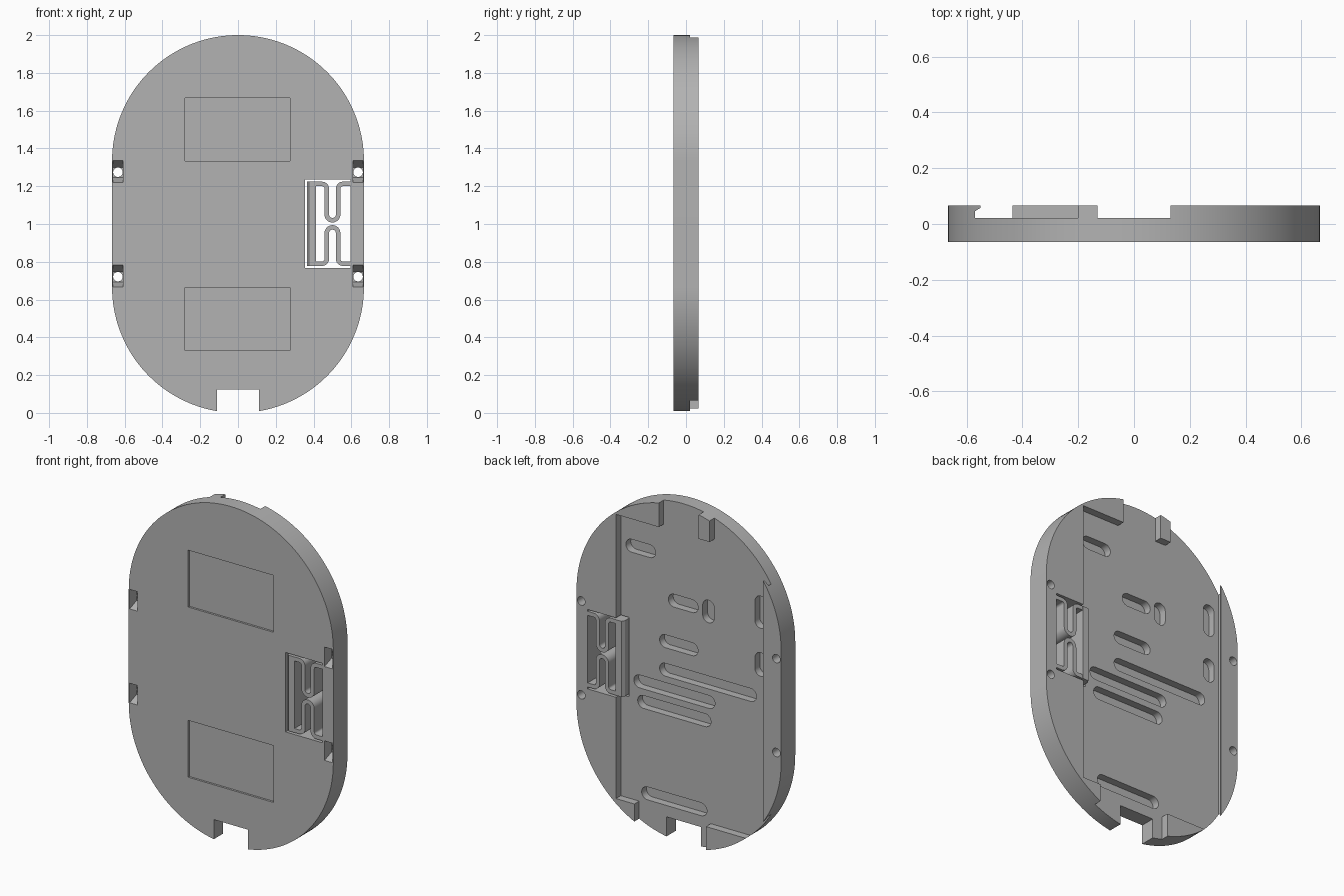
import bpy, bmesh
from math import sin, cos, radians
from mathutils import Vector

cube = bpy.data.objects.get("Cube")
if cube:
    bpy.data.objects.remove(cube, do_unlink=True)

FRONT, BACK, FLOOR = -0.065, 0.067, 0.022
R = 0.667

grey = bpy.data.materials.new("plain_grey")
grey.use_nodes = True
COLOUR = (0.45, 0.45, 0.45, 1)
grey.diffuse_color = COLOUR
grey.node_tree.nodes["Principled BSDF"].inputs["Base Color"].default_value = COLOUR


def prism(name, pts, lo, hi, axis="y"):
    """Extrude a 2D outline between lo and hi along one axis."""
    place = {"x": lambda a, b, t: (t, a, b),
             "y": lambda a, b, t: (a, t, b),
             "z": lambda a, b, t: (a, b, t)}[axis]
    bm = bmesh.new()
    rings = [[bm.verts.new(place(a, b, t)) for a, b in pts] for t in (lo, hi)]
    bm.faces.new(rings[0])
    bm.faces.new(rings[1][::-1])
    n = len(pts)
    for i in range(n):
        j = (i + 1) % n
        bm.faces.new((rings[0][i], rings[1][i], rings[1][j], rings[0][j]))
    bmesh.ops.recalc_face_normals(bm, faces=bm.faces)
    mesh = bpy.data.meshes.new(name)
    bm.to_mesh(mesh)
    bm.free()
    mesh.materials.append(grey)
    obj = bpy.data.objects.new(name, mesh)
    bpy.context.collection.objects.link(obj)
    return obj


def arc(cx, cz, r, a0, a1, n):
    angles = [radians(a0 + (a1 - a0) * i / n) for i in range(n + 1)]
    return [(cx + r * cos(a), cz + r * sin(a)) for a in angles]


def rect(x0, x1, z0, z1):
    return [(x0, z0), (x1, z0), (x1, z1), (x0, z1)]


def capsule(x0, x1, z0, z1):
    """Round-ended slot outline filling the given box."""
    if x1 - x0 > z1 - z0:
        r, c = (z1 - z0) / 2, (z0 + z1) / 2
        return arc(x0 + r, c, r, 90, 270, 12) + arc(x1 - r, c, r, -90, 90, 12)
    r, c = (x1 - x0) / 2, (x0 + x1) / 2
    return arc(c, z1 - r, r, 0, 180, 12) + arc(c, z0 + r, r, 180, 360, 12)


def activate(obj):
    bpy.ops.object.select_all(action="DESELECT")
    obj.select_set(True)
    bpy.context.view_layer.objects.active = obj


def cut(target, cutter):
    mod = target.modifiers.new("cut", "BOOLEAN")
    mod.operation, mod.solver, mod.object = "DIFFERENCE", "EXACT", cutter
    activate(target)
    bpy.ops.object.modifier_apply(modifier=mod.name)
    bpy.data.objects.remove(cutter, do_unlink=True)


# Stadium-shaped body
body = prism("body", arc(0, 2 - R, R, 0, 180, 72) + arc(0, R, R, 180, 360, 72), FRONT, BACK)

# Back pocket with an undercut lip, leaving four rim blocks standing
pocket = prism("pocket", [(-0.57, FLOOR), (0.41, FLOOR), (0.41, 0.1), (-0.55, 0.1),
                          (-0.55, 0.058), (-0.57, 0.045)], -0.1, 2.1, "z")
for block in (rect(0.13, 0.5, 1.845, 2.2), rect(-0.2, -0.13, 1.845, 2.2),
              rect(0.29, 0.5, -0.2, 0.17), rect(-0.5, -0.177, -0.2, 0.162)):
    cut(pocket, prism("rim_block", block, -0.1, 0.2))
cut(body, pocket)

# Cable notch and latch opening, both right through
cut(body, prism("notch", rect(-0.112, 0.112, -0.1, 0.125), -0.2, 0.2))
cut(body, prism("latch_opening", rect(0.355, 0.595, 0.767, 1.235), -0.2, 0.2))

# Shallow front panels
for z in (0.33, 1.333):
    cut(body, prism("panel", rect(-0.28, 0.276, z, z + 0.335), -0.2, FRONT + 0.012))

# Blind round-ended slots in the pocket floor
H = 0.038
slots = [(0.183, 0.377, 1.662), (-0.095, 0.1, 1.412), (-0.094, 0.157, 1.158),
         (-0.475, 0.157, 0.99), (-0.204, 0.325, 0.876), (-0.178, 0.3, 0.762),
         (-0.152, 0.274, 0.23)]
outlines = [capsule(x0, x1, z - H, z + H) for x0, x1, z in slots]
outlines += [capsule(-0.2, -0.124, 1.342, 1.475),
             capsule(-0.541, -0.465, 1.4, 1.59), capsule(-0.541, -0.465, 1.117, 1.257)]
for outline in outlines:
    cut(body, prism("slot", outline, FLOOR - 0.045, 0.04))

# Tapered screw recesses in the front with through holes
for side in (-1, 1):
    for z in (0.667, 1.22):
        seat = [(-0.1, z), (FRONT, z), (0, z + 0.025), (0, z + 0.079),
                (FRONT, z + 0.115), (-0.1, z + 0.115)]
        lo, hi = sorted((side * 0.61, side * 0.661))
        cut(body, prism("screw_recess", seat, lo, hi, "x"))
        cut(body, prism("screw_hole", arc(side * 0.636, z + 0.054, 0.025, 0, 345, 23), -0.2, 0.2))

# Latch bar
bar = prism("latch_bar", [(0.375, FRONT), (0.413, FRONT), (0.413, BACK),
                          (0.375, BACK), (0.364, 0.05), (0.364, FRONT + 0.012)], 0.778, 1.224, "z")

# Serpentine springs joining the bar to the body, mirrored top and bottom
path = ([(0.4, 1.212)] + arc(0.445, 1.187, 0.025, 90, 0, 8)
        + arc(0.5, 1.05, 0.03, 180, 360, 16)
        + arc(0.555, 1.187, 0.025, 180, 90, 8) + [(0.605, 1.212)])
left, right = [], []
for i, p in enumerate(path):
    t = Vector(path[min(i + 1, len(path) - 1)]) - Vector(path[max(i - 1, 0)])
    n = Vector((-t.y, t.x)).normalized() * 0.012
    left.append(tuple(Vector(p) + n))
    right.append(tuple(Vector(p) - n))
ribbon = left + right[::-1]
upper = prism("upper_spring", ribbon, FRONT + 0.001, BACK - 0.001)
lower = prism("lower_spring", [(x, 2.002 - z) for x, z in ribbon], FRONT + 0.001, BACK - 0.001)

for obj in (body, upper, lower):
    activate(obj)
    bpy.ops.object.shade_smooth_by_angle(angle=radians(30))
